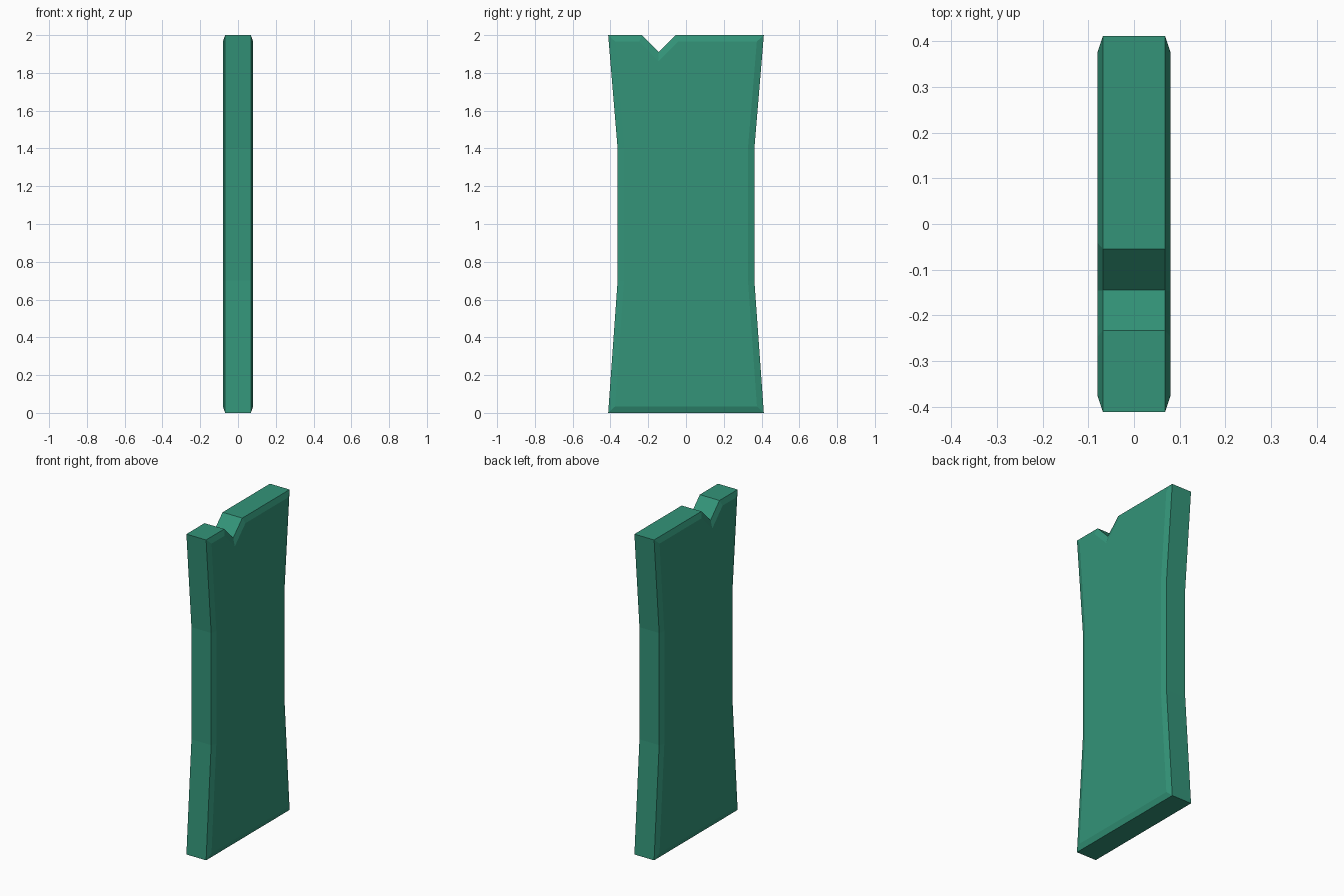
import bpy
import bmesh

if "Cube" in bpy.data.objects:
    bpy.data.objects.remove(bpy.data.objects["Cube"])

HALF_EDGE = 0.068   # half thickness at the rim
RAISE = 0.012       # how far the broad faces stand proud of the rim
BEVEL = 0.034       # width of the sloping border

# Waisted slab outline (y, z) with a chipped notch in the top edge
outline = [(-0.412, 0), (0.412, 0), (0.362, 0.7), (0.362, 1.4), (0.412, 2),
           (-0.055, 2), (-0.145, 1.91), (-0.233, 2), (-0.412, 2),
           (-0.362, 1.4), (-0.362, 0.7)]

bm = bmesh.new()
base = bm.faces.new([bm.verts.new((-HALF_EDGE, y, z)) for y, z in outline])

# Slab thickness
ext = bmesh.ops.extrude_face_region(bm, geom=[base], use_keep_orig=True)
moved = [g for g in ext["geom"] if isinstance(g, bmesh.types.BMVert)]
bmesh.ops.translate(bm, verts=moved, vec=(2 * HALF_EDGE, 0, 0))
bmesh.ops.recalc_face_normals(bm, faces=bm.faces)

# Shallow bevelled border on both broad faces
caps = [f for f in bm.faces if len(f.verts) == len(outline)]
bmesh.ops.inset_individual(bm, faces=caps, thickness=BEVEL, depth=RAISE,
                           use_even_offset=True)
bmesh.ops.recalc_face_normals(bm, faces=bm.faces)

mesh = bpy.data.meshes.new("notched_plank")
bm.to_mesh(mesh)
bm.free()
plank = bpy.data.objects.new("notched_plank", mesh)
bpy.context.collection.objects.link(plank)

# Green finish
green = bpy.data.materials.new("green")
green.diffuse_color = (0.033, 0.296, 0.19, 1)
green.use_nodes = True
green.node_tree.nodes["Principled BSDF"].inputs["Base Color"].default_value = green.diffuse_color
mesh.materials.append(green)
